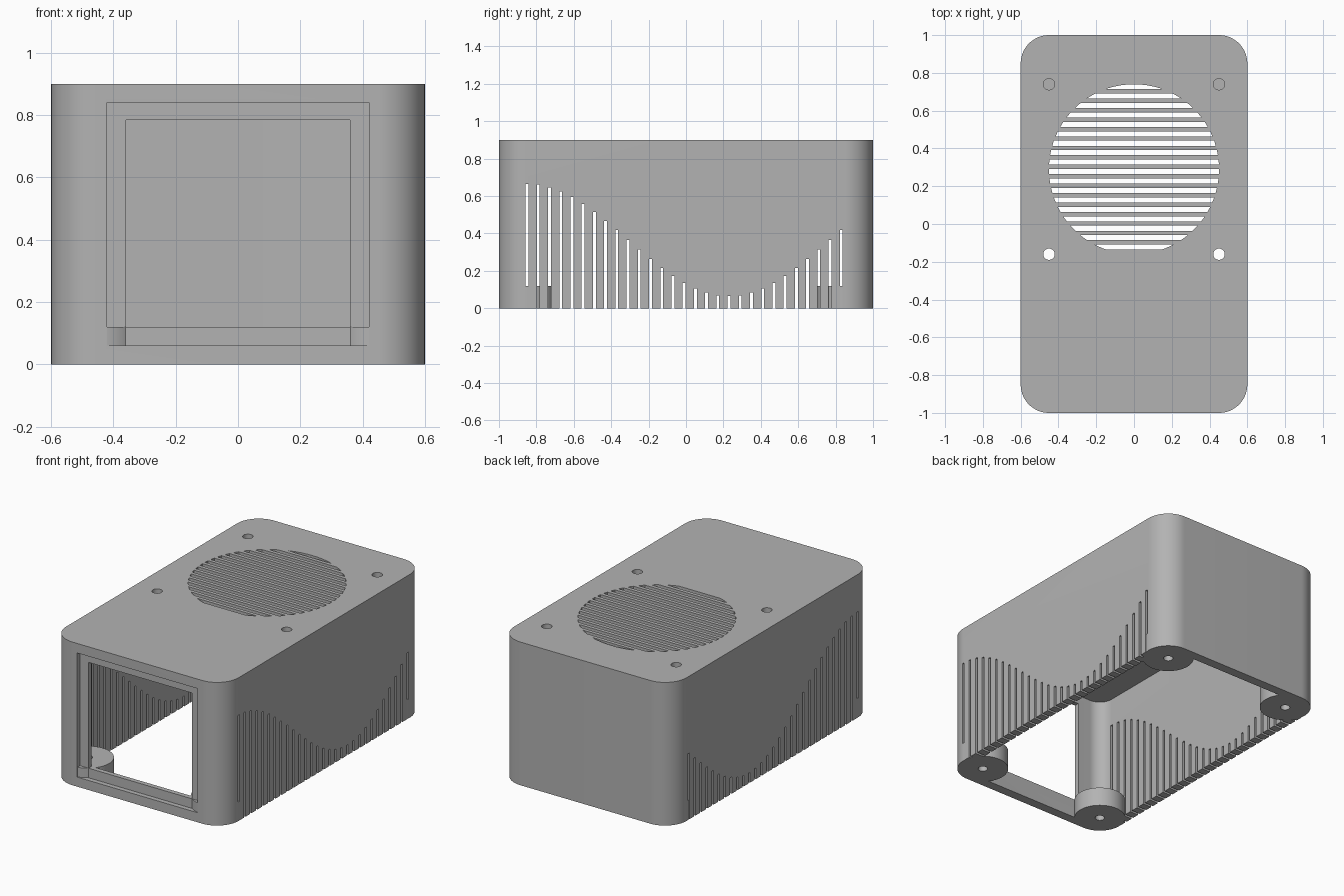
import bpy, bmesh
from math import sin, cos, pi, sqrt, radians

if "Cube" in bpy.data.objects:
    bpy.data.objects.remove(bpy.data.objects["Cube"])

HALF_X, HALF_Y, HEIGHT = 0.6, 1.0, 0.9
WALL, CORNER = 0.06, 0.15

grey = bpy.data.materials.new("plain grey")
grey.use_nodes = True
colour = (0.45, 0.45, 0.45, 1)
grey.diffuse_color = colour
grey.node_tree.nodes["Principled BSDF"].inputs["Base Color"].default_value = colour


def prism(bm, outline, z0, z1):
    """Extrude a flat counter-clockwise outline from z0 up to z1."""
    low = [bm.verts.new((x, y, z0)) for x, y in outline]
    high = [bm.verts.new((x, y, z1)) for x, y in outline]
    bm.faces.new(low[::-1])
    bm.faces.new(high)
    n = len(outline)
    for i in range(n):
        j = (i + 1) % n
        bm.faces.new((low[i], low[j], high[j], high[i]))


def rectangle(x0, x1, y0, y1):
    return [(x0, y0), (x1, y0), (x1, y1), (x0, y1)]


def circle(cx, cy, r, n=32):
    return [(cx + r * cos(2 * pi * i / n), cy + r * sin(2 * pi * i / n)) for i in range(n)]


def rounded_rectangle(hx, hy, r, n=20):
    pts = []
    for k, (sx, sy) in enumerate([(1, 1), (-1, 1), (-1, -1), (1, -1)]):
        for i in range(n + 1):
            a = pi / 2 * (k + i / n)
            pts.append((sx * (hx - r) + r * cos(a), sy * (hy - r) + r * sin(a)))
    return pts


def make(name, bm):
    mesh = bpy.data.meshes.new(name)
    bm.to_mesh(mesh)
    bm.free()
    mesh.materials.append(grey)
    obj = bpy.data.objects.new(name, mesh)
    bpy.context.collection.objects.link(obj)
    return obj


def carve(obj, bm):
    """Subtract the cutter mesh from the object and bake the result."""
    cutter = make("cutter", bm)
    cutter.hide_render = True
    mod = obj.modifiers.new("cut", 'BOOLEAN')
    mod.operation, mod.solver, mod.object = 'DIFFERENCE', 'EXACT', cutter
    deps = bpy.context.evaluated_depsgraph_get()
    baked = bpy.data.meshes.new_from_object(obj.evaluated_get(deps))
    obj.modifiers.clear()
    obj.data = baked
    bpy.data.objects.remove(cutter)


def smooth(obj):
    bpy.ops.object.select_all(action='DESELECT')
    obj.select_set(True)
    bpy.context.view_layer.objects.active = obj
    bpy.ops.object.shade_smooth_by_angle(angle=radians(30))


# Outer case, hollow and open underneath
bm = bmesh.new()
prism(bm, rounded_rectangle(HALF_X, HALF_Y, CORNER), 0, HEIGHT)
case = make("case", bm)
bm = bmesh.new()
prism(bm, rounded_rectangle(HALF_X - WALL, HALF_Y - WALL, CORNER - WALL), -0.1, HEIGHT - WALL)
carve(case, bm)

# Front window with a stepped recess
bm = bmesh.new()
prism(bm, rectangle(-0.42, 0.42, -1.1, -0.97), 0.06, 0.84)
carve(case, bm)
bm = bmesh.new()
prism(bm, rectangle(-0.36, 0.36, -1.1, -0.9), 0.12, 0.785)
carve(case, bm)

# Side vents whose tops follow a wave
bm = bmesh.new()
for i in range(29):
    y = -0.85 + 0.06 * i
    top = 0.365 + 0.3 * cos(radians(10 * i))
    for x0, x1 in ((-0.7, -0.5), (0.5, 0.7)):
        prism(bm, rectangle(x0, x1, y - 0.0075, y + 0.0075), -0.1, top)

# Round fan grille made of slots, with four screw holes around it
FAN_Y, FAN_R = 0.29, 0.45
for i in range(18):
    mid = -0.4125 + 0.05 * i
    ys = [min(mid + t * 0.0135, FAN_R - 0.001) for t in (-1, -0.5, 0, 0.5, 1)]
    right = [(sqrt(FAN_R ** 2 - y * y), FAN_Y + y) for y in ys]
    prism(bm, right + [(-x, y) for x, y in reversed(right)], 0.8, 1)
for sx in (-1, 1):
    for sy in (-1, 1):
        prism(bm, circle(sx * FAN_R, FAN_Y + sy * FAN_R, 0.03), 0.8, 1)
carve(case, bm)
smooth(case)

# Screw bosses in the bottom corners
for sx, side in ((-1, "right"), (1, "left")):
    for sy, end in ((-1, "front"), (1, "back")):
        cx, cy = sx * (HALF_X - CORNER), sy * (HALF_Y - CORNER)
        bm = bmesh.new()
        prism(bm, circle(cx, cy, CORNER - 0.0005, 80), 0, 0.12)
        boss = make(f"{end}_{side}_boss", bm)
        bm = bmesh.new()
        prism(bm, circle(cx, cy, 0.028), -0.1, 0.2)
        carve(boss, bm)
        smooth(boss)
